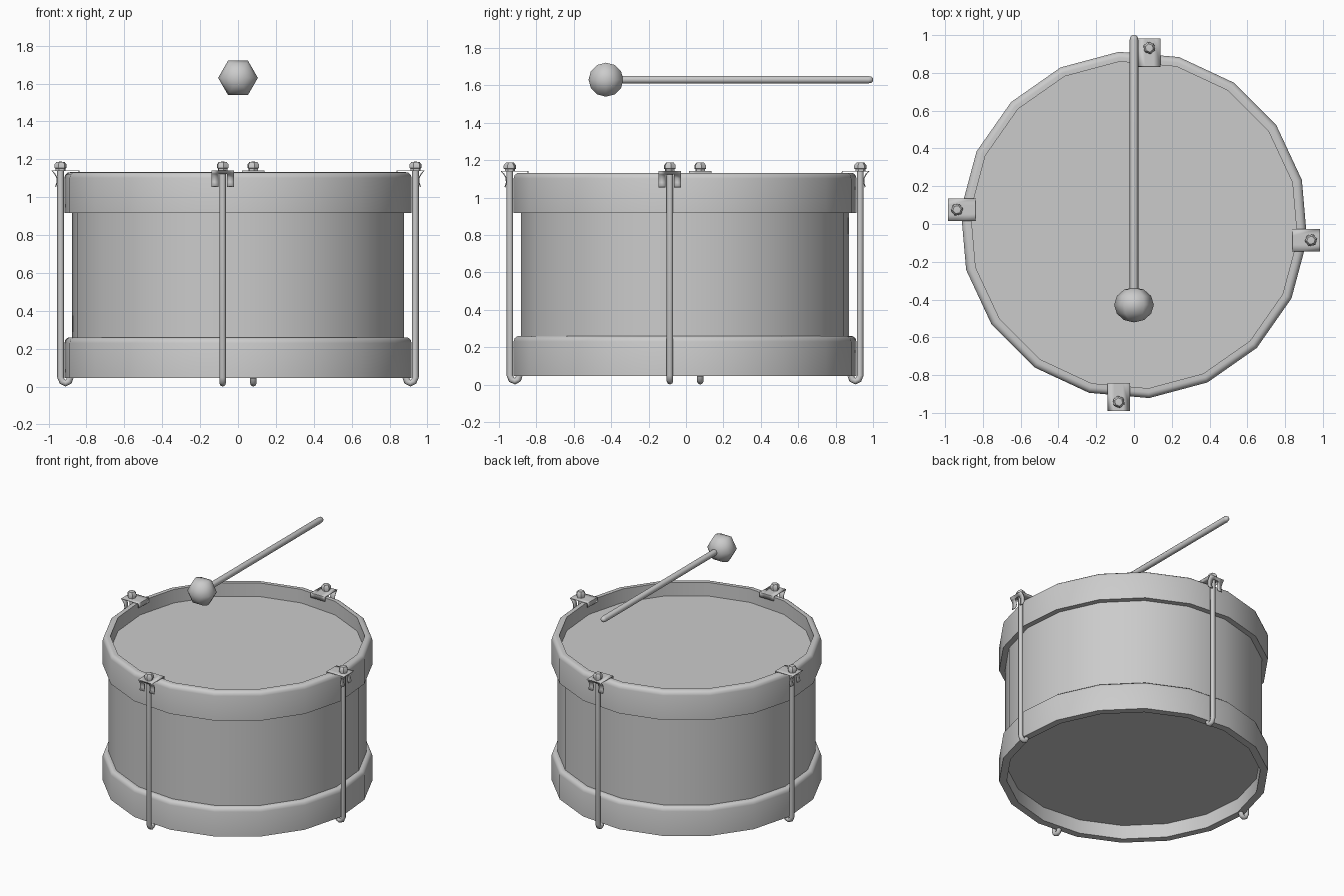
import bpy, bmesh, math
from mathutils import Vector, Matrix

if "Cube" in bpy.data.objects:
    bpy.data.objects.remove(bpy.data.objects["Cube"])

CENTRE = Matrix.Translation((0, -0.005, 0))


def finish(name, bm, matrix, angle=40):
    bmesh.ops.remove_doubles(bm, verts=bm.verts, dist=1e-5)
    bmesh.ops.recalc_face_normals(bm, faces=bm.faces)
    mesh = bpy.data.meshes.new(name)
    bm.to_mesh(mesh)
    bm.free()
    ob = bpy.data.objects.new(name, mesh)
    bpy.context.collection.objects.link(ob)
    ob.matrix_world = matrix
    bpy.ops.object.select_all(action='DESELECT')
    ob.select_set(True)
    bpy.context.view_layer.objects.active = ob
    bpy.ops.object.shade_smooth_by_angle(angle=math.radians(angle))
    return ob


def skin(bm, rings, closed=False):
    rings = [[bm.verts.new(p) for p in ring] for ring in rings]
    n = len(rings[0])
    for i in range(len(rings) - (0 if closed else 1)):
        a, b = rings[i], rings[(i + 1) % len(rings)]
        for j in range(n):
            k = (j + 1) % n
            bm.faces.new((a[j], a[k], b[k], b[j]))
    return rings


def lathe(name, profile, sides, matrix, start=0, closed=False, angle=40):
    """Spin (radius, height) points around local z."""
    bm = bmesh.new()
    angs = [math.radians(start) + 2 * math.pi * j / sides for j in range(sides)]
    skin(bm, [[(r * math.cos(a), r * math.sin(a), z) for a in angs]
              for r, z in profile], closed)
    bmesh.ops.dissolve_degenerate(bm, edges=bm.edges, dist=1e-6)
    return finish(name, bm, matrix, angle)


def tube(name, path, radius, sides, matrix):
    """Sweep a circle along an (x, z) path."""
    bm = bmesh.new()
    pts = [Vector((x, 0, z)) for x, z in path]
    side = Vector((0, 1, 0))
    rings = []
    for i, p in enumerate(pts):
        t = (pts[min(i + 1, len(pts) - 1)] - pts[max(i - 1, 0)]).normalized()
        out = t.cross(side)
        rings.append([p + radius * (math.cos(a) * out + math.sin(a) * side)
                      for a in (2 * math.pi * j / sides for j in range(sides))])
    rings = skin(bm, rings)
    bm.faces.new(rings[0])
    bm.faces.new(rings[-1])
    return finish(name, bm, matrix, 50)


# shell with both drum heads, recessed inside the hoops
lathe("drum_shell", [(0, 0.15), (0.88, 0.15), (0.88, 1.03), (0, 1.03)], 18, CENTRE, -5)

# two identical hoops with a rounded upper outer edge
hoop = [(0.868, 0), (0.92, 0), (0.92, 0.185), (0.915, 0.202), (0.902, 0.213),
        (0.89, 0.215), (0.868, 0.215)]
for name, z in (("lower_hoop", 0.045), ("upper_hoop", 0.917)):
    lathe(name, hoop, 18, CENTRE @ Matrix.Translation((0, 0, z)), -5, True)


def clamp(name, matrix):
    """Bent plate gripping the hoop, with a slotted outer flange."""
    bm = bmesh.new()
    prof = [(0.84, 1.108), (0.84, 1.14), (0.983, 1.14), (0.968, 1.125),
            (0.957, 1.105), (0.955, 1.08), (0.963, 1.055)]
    cols = (-0.06, -0.023, 0.023, 0.06)
    grid = [[bm.verts.new((x, y, z)) for y in cols] for x, z in prof]
    for i in range(len(prof) - 1):
        for j in range(3):
            if j == 1 and i >= 3:
                continue
            bm.faces.new((grid[i][j], grid[i][j + 1], grid[i + 1][j + 1], grid[i + 1][j]))
    ob = finish(name, bm, matrix, 35)
    mod = ob.modifiers.new("thickness", 'SOLIDIFY')
    mod.thickness = 0.006
    mod.offset = 0


# four tension rods with clamps and nuts
rod = [(0.937, 1.15), (0.937, 0.048), (0.928, 0.027), (0.91, 0.018),
       (0.893, 0.027), (0.886, 0.048)]
nut = [(0, 1.138), (0.027, 1.138), (0.027, 1.152), (0.033, 1.154), (0.033, 1.172),
       (0.022, 1.186), (0, 1.188)]
for i, side in enumerate(("right", "back", "left", "front")):
    m = CENTRE @ Matrix.Rotation(i * math.pi / 2, 4, 'Z') @ Matrix.Translation((0, -0.081, 0))
    tube(side + "_tension_rod", rod, 0.0175, 8, m)
    clamp(side + "_clamp", m)
    lathe(side + "_nut", nut, 6, m @ Matrix.Translation((0.937, 0, 0)), 10)

# beater floating above the drum, axis along y
axis = Matrix.Translation((0, -0.428, 1.63)) @ Matrix.Rotation(-math.pi / 2, 4, 'X')
ball = [(0.105 * math.sin(math.pi * k / 6), -0.093 * math.cos(math.pi * k / 6))
        for k in range(7)]
lathe("beater_ball", ball, 6, axis, 0, angle=80)
stick = [(0, 0.06), (0.0225, 0.06), (0.0225, 1.405), (0.019, 1.419), (0.01, 1.427), (0, 1.428)]
lathe("beater_stick", stick, 6, axis, 0, angle=65)
